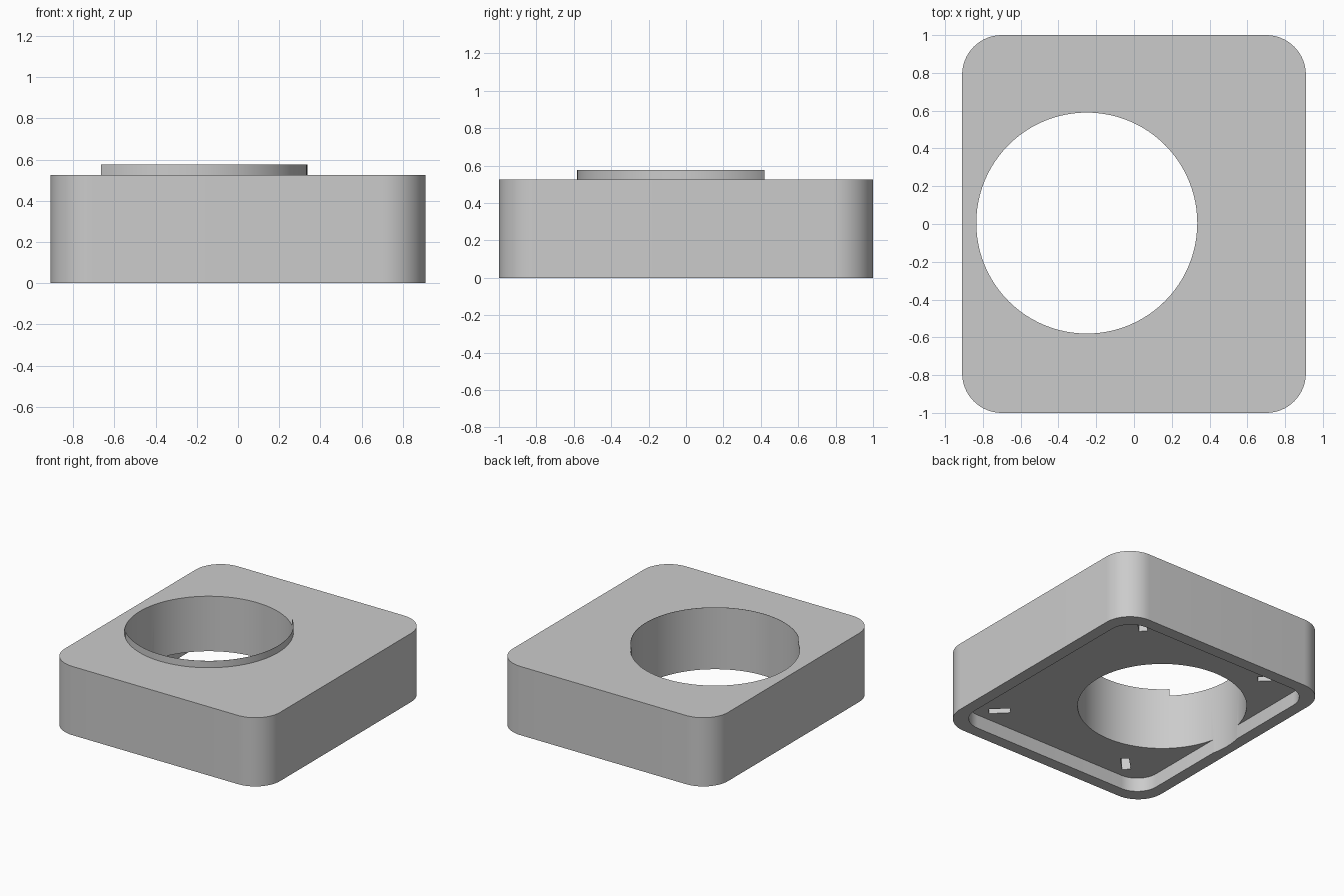
import bpy
import bmesh
from math import sin, cos, pi, radians
from mathutils import Matrix, Vector

HALF_X, HALF_Y, HEIGHT = 0.91, 1.0, 0.525
WALL, RECESS = 0.09, 0.105
HOLE_X, HOLE_Y, HOLE_R = -0.25, 0.005, 0.585

cube = bpy.data.objects.get("Cube")
if cube:
    bpy.data.objects.remove(cube, do_unlink=True)

grey = bpy.data.materials.new("light_grey")
grey.use_nodes = True
colour = (0.6, 0.6, 0.6, 1)
grey.diffuse_color = colour
grey.node_tree.nodes["Principled BSDF"].inputs["Base Color"].default_value = colour


def prism(name, outline, z0, z1):
    """Extrude a closed outline from z0 to z1."""
    bm = bmesh.new()
    face = bm.faces.new([bm.verts.new((x, y, z0)) for x, y in outline])
    top = bmesh.ops.extrude_face_region(bm, geom=[face])["geom"]
    verts = [v for v in top if isinstance(v, bmesh.types.BMVert)]
    bmesh.ops.translate(bm, verts=verts, vec=(0, 0, z1 - z0))
    bmesh.ops.recalc_face_normals(bm, faces=bm.faces)
    mesh = bpy.data.meshes.new(name)
    bm.to_mesh(mesh)
    bm.free()
    mesh.materials.append(grey)
    obj = bpy.data.objects.new(name, mesh)
    bpy.context.collection.objects.link(obj)
    return obj


def arc(cx, cy, r, start, end, steps):
    angles = [radians(start + (end - start) * i / steps) for i in range(steps + 1)]
    return [(cx + r * cos(a), cy + r * sin(a)) for a in angles]


def rounded_rect(hx, hy, r):
    points = []
    for i, (sx, sy) in enumerate([(1, 1), (-1, 1), (-1, -1), (1, -1)]):
        points += arc(sx * (hx - r), sy * (hy - r), r, 90 * i, 90 * i + 90, 16)
    return points


def activate(obj):
    bpy.ops.object.select_all(action="DESELECT")
    obj.select_set(True)
    bpy.context.view_layer.objects.active = obj


def cut(target, cutter):
    mod = target.modifiers.new("cut", "BOOLEAN")
    mod.operation = "DIFFERENCE"
    mod.solver = "EXACT"
    mod.object = cutter
    activate(target)
    bpy.ops.object.modifier_apply(modifier=mod.name)
    bpy.data.objects.remove(cutter, do_unlink=True)


# Rounded block with a shallow recess underneath
body = prism("body", rounded_rect(HALF_X, HALF_Y, 0.21), 0, HEIGHT)
cut(body, prism("recess_cutter",
                rounded_rect(HALF_X - WALL, HALF_Y - WALL, 0.17), -0.1, RECESS))

# Round opening through the block
circle = arc(HOLE_X, HOLE_Y, HOLE_R, 0, 360, 96)[:-1]
cut(body, prism("opening_cutter", circle, -0.1, HEIGHT + 0.1))

# Four diagonal slots in the underside corners
for sx in (1, -1):
    for sy in (1, -1):
        turn = Matrix.Rotation(sx * sy * pi / 4, 2)
        corners = [(-0.075, -0.03), (0.075, -0.03), (0.075, 0.03), (-0.075, 0.03)]
        spots = [turn @ Vector(c) + Vector((sx * 0.57, sy * 0.77)) for c in corners]
        cut(body, prism("slot_cutter", spots, RECESS - 0.05, RECESS + 0.2))

# Thin raised lip around half of the opening
outer = arc(HOLE_X, HOLE_Y, HOLE_R + 0.002, -135, 45, 48)
inner = arc(HOLE_X, HOLE_Y, HOLE_R, 45, -135, 48)
lip = prism("opening_lip", outer + inner, HEIGHT - 0.005, 0.577)

for obj in (body, lip):
    activate(obj)
    bpy.ops.object.shade_smooth_by_angle(angle=radians(30))
